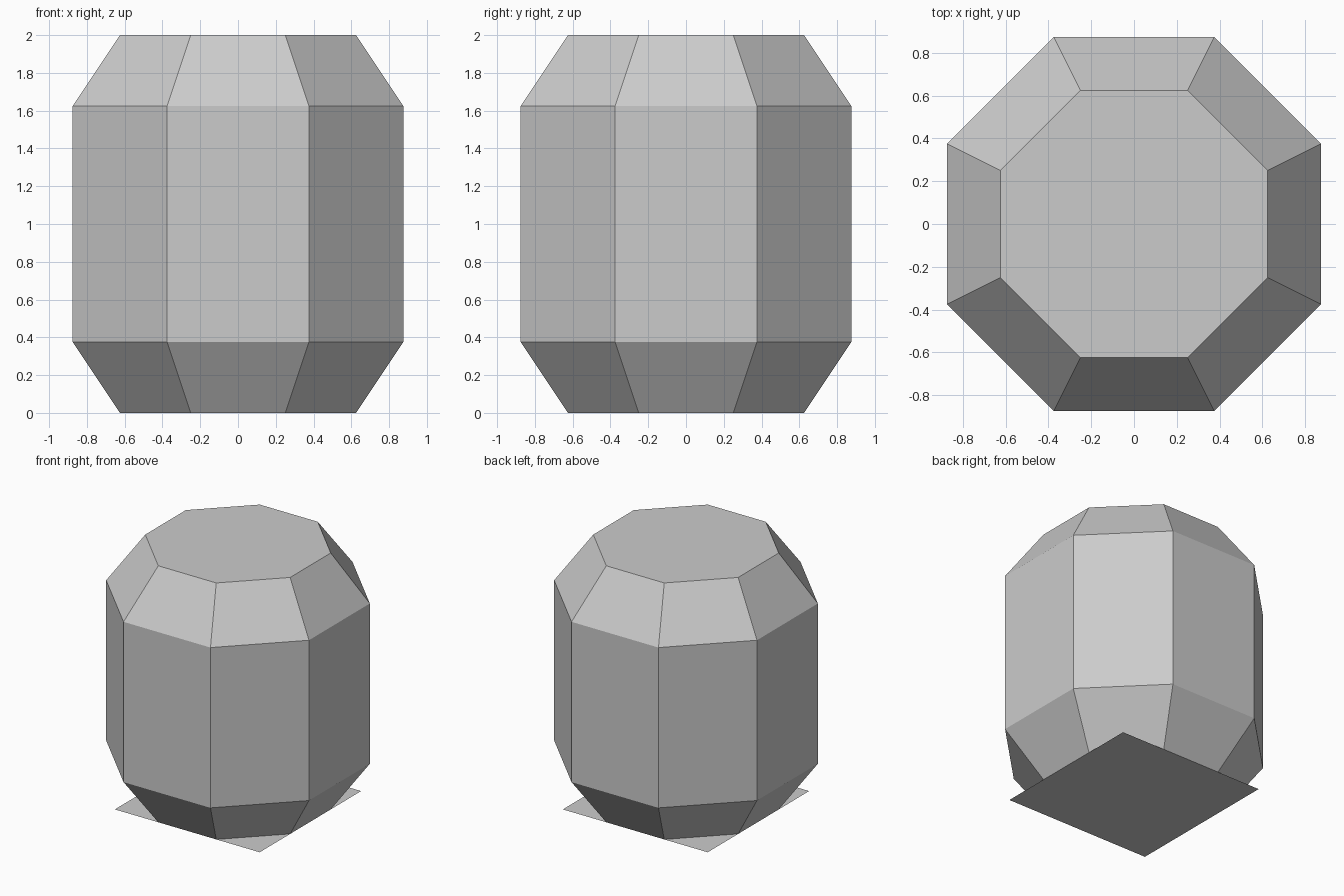
import bpy
import bmesh

if "Cube" in bpy.data.objects:
    bpy.data.objects.remove(bpy.data.objects["Cube"])

grey = bpy.data.materials.new("light grey")
grey.diffuse_color = (0.6, 0.6, 0.6, 1.0)
grey.use_nodes = True
grey.node_tree.nodes["Principled BSDF"].inputs["Base Color"].default_value = grey.diffuse_color


def make_object(name, bm):
    bmesh.ops.recalc_face_normals(bm, faces=bm.faces)
    mesh = bpy.data.meshes.new(name)
    bm.to_mesh(mesh)
    bm.free()
    mesh.materials.append(grey)
    obj = bpy.data.objects.new(name, mesh)
    bpy.context.collection.objects.link(obj)
    return obj


def octagon(bm, outer, inner, z):
    # Square of half-width "outer" with its corners cut back to "inner"
    a, b = outer, inner
    points = [(a, -b), (a, b), (b, a), (-b, a), (-a, b), (-a, -b), (-b, -a), (b, -a)]
    return [bm.verts.new((x, y, z)) for x, y in points]


# Eight-sided body, tapered at both ends and open underneath
bm = bmesh.new()
levels = [(0.625, 0.25, 0.0), (0.875, 0.375, 0.375),
          (0.875, 0.375, 1.625), (0.625, 0.25, 2.0)]
rings = [octagon(bm, *level) for level in levels]
for low, high in zip(rings, rings[1:]):
    for i in range(8):
        j = (i + 1) % 8
        bm.faces.new((low[i], low[j], high[j], high[i]))
bm.faces.new(rings[-1])
make_object("body", bm)

# Flat square base closing the underside
bm = bmesh.new()
h = 0.625
bm.faces.new([bm.verts.new((x, y, 0.0)) for x, y in ((-h, -h), (-h, h), (h, h), (h, -h))])
base = make_object("base_plate", bm)
if base.data.polygons[0].normal.z > 0:
    base.data.flip_normals()
